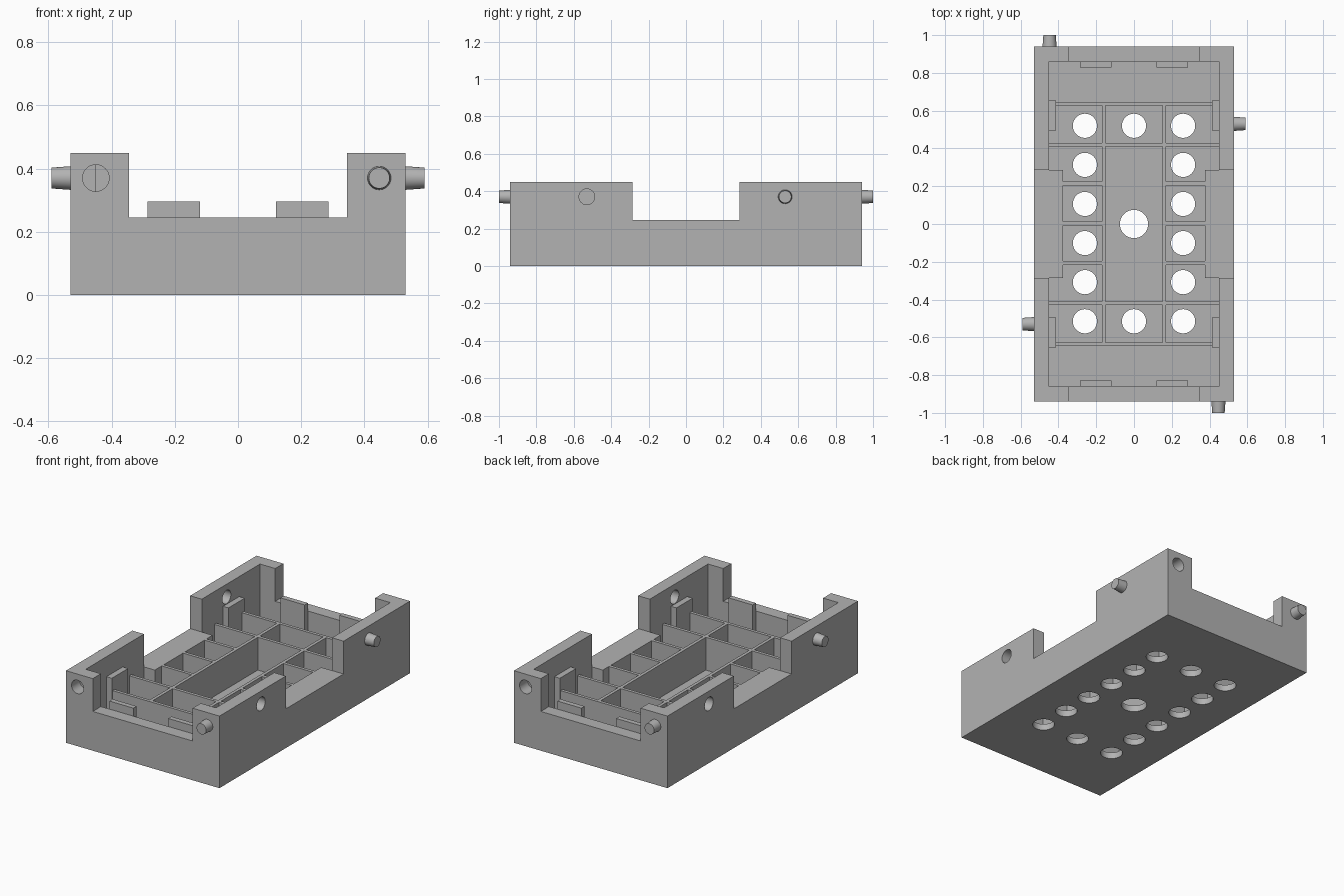
import bpy, bmesh, math
from mathutils import Matrix, Vector

cube = bpy.data.objects.get("Cube")
if cube:
    bpy.data.objects.remove(cube, do_unlink=True)

grey = bpy.data.materials.new("plain grey")
grey.use_nodes = True
grey.diffuse_color = (0.45, 0.45, 0.45, 1)
grey.node_tree.nodes["Principled BSDF"].inputs["Base Color"].default_value = (0.45, 0.45, 0.45, 1)

HX, HY, TOP, LOW = 0.53, 0.94, 0.45, 0.245     # outer half sizes, wall heights
IX, IY, FLOOR, STEP = 0.45, 0.86, 0.04, 0.375  # inner half sizes, floor, thick side
PIN_Y, PIN_Z, RIB = 0.53, 0.37, 0.02


def add_box(bm, lo, hi):
    size, mid = Vector(hi) - Vector(lo), (Vector(hi) + Vector(lo)) / 2
    bmesh.ops.create_cube(bm, size=1, matrix=Matrix.Translation(mid) @ Matrix.Diagonal((*size, 1)))


def add_rod(bm, start, end, r1, r2):
    a, b = Vector(start), Vector(end)
    turn = (b - a).to_track_quat('Z', 'Y').to_matrix().to_4x4()
    bmesh.ops.create_cone(bm, cap_ends=True, segments=40, radius1=r1, radius2=r2,
                          depth=(b - a).length, matrix=Matrix.Translation((a + b) / 2) @ turn)


def finish(name, bm):
    mesh = bpy.data.meshes.new(name)
    bmesh.ops.recalc_face_normals(bm, faces=bm.faces)
    bm.to_mesh(mesh)
    bm.free()
    mesh.materials.append(grey)
    obj = bpy.data.objects.new(name, mesh)
    bpy.context.collection.objects.link(obj)
    return obj


def activate(obj):
    bpy.ops.object.select_all(action='DESELECT')
    obj.select_set(True)
    bpy.context.view_layer.objects.active = obj


def cut(obj, bm):
    cutter = finish("cutter", bm)
    cutter.hide_render = True
    activate(obj)
    mod = obj.modifiers.new("cut", 'BOOLEAN')
    mod.operation, mod.solver, mod.object = 'DIFFERENCE', 'EXACT', cutter
    bpy.ops.object.modifier_apply(modifier=mod.name)
    bpy.data.objects.remove(cutter, do_unlink=True)


# Tray block
bm = bmesh.new()
add_box(bm, (-HX, -HY, 0), (HX, HY, TOP))
tray = finish("tray", bm)

# Notches in the end walls and side walls
for x, y in ((0.345, 1.2), (1.2, 0.285)):
    bm = bmesh.new()
    add_box(bm, (-x, -y, LOW), (x, y, 1))
    cut(tray, bm)

# Cavity, narrower between the side notches
quarter = [(STEP, 0.285), (IX, 0.285), (IX, IY)]
outline = quarter + [(-x, y) for x, y in reversed(quarter)]
outline += [(-x, -y) for x, y in outline]
bm = bmesh.new()
face = bm.faces.new([bm.verts.new((x, y, FLOOR)) for x, y in outline])
top = bmesh.ops.extrude_face_region(bm, geom=[face])["geom"]
bmesh.ops.translate(bm, vec=(0, 0, 1), verts=[v for v in top if isinstance(v, bmesh.types.BMVert)])
cut(tray, bm)

# Floor holes and peg sockets
bm = bmesh.new()
holes = [(s * 0.26, -0.515 + 0.207 * i, 0.064) for s in (-1, 1) for i in range(6)]
holes += [(0, -0.515, 0.064), (0, 0.52, 0.064), (0, 0, 0.075)]
for x, y, r in holes:
    add_rod(bm, (x, y, -0.1), (x, y, FLOOR + 0.05), r, r)
for s in (-1, 1):
    add_rod(bm, (s * 0.6, -s * PIN_Y, PIN_Z), (s * 0.43, -s * PIN_Y, PIN_Z), 0.042, 0.042)
    add_rod(bm, (s * IX, s * 1.05, PIN_Z), (s * IX, s * IY, PIN_Z), 0.042, 0.042)
cut(tray, bm)
activate(tray)
bpy.ops.object.shade_smooth_by_angle(angle=math.radians(30))

# Divider ribs
bm = bmesh.new()
h, base = RIB / 2, FLOOR - 0.01
for s in (-1, 1):
    add_box(bm, (s * 0.16 - h, -0.64, base), (s * 0.16 + h, 0.64, LOW))
    for y in (0.42, 0.637):
        add_box(bm, (-IX, s * y - h, base), (IX, s * y + h, LOW))
    for y in (-0.207, 0.003, 0.215):
        x0, x1 = sorted((s * 0.16, s * STEP))
        add_box(bm, (x0, y - h, base), (x1, y + h, LOW))
finish("divider_ribs", bm)

# Tabs against the side walls and end walls
bm = bmesh.new()
for sx in (-1, 1):
    for sy in (-1, 1):
        x0, x1 = sorted((sx * 0.413, sx * IX))
        y0, y1 = sorted((sy * 0.495, sy * 0.655))
        add_box(bm, (x0, y0, base), (x1, y1, 0.325))
        x0, x1 = sorted((sx * 0.12, sx * 0.287))
        y0, y1 = sorted((sy * 0.828, sy * IY))
        add_box(bm, (x0, y0, base), (x1, y1, 0.295))
finish("wall_tabs", bm)

# Tapered pegs, one per wall
for s, side, end in ((1, "left", "back"), (-1, "right", "front")):
    for name, start, tip in (
            (side, (s * 0.52, s * PIN_Y, PIN_Z), (s * 0.59, s * PIN_Y, PIN_Z)),
            (end, (-s * 0.447, s * 0.93, PIN_Z), (-s * 0.447, s, PIN_Z))):
        bm = bmesh.new()
        add_rod(bm, start, tip, 0.038, 0.033)
        peg = finish(name + "_peg", bm)
        activate(peg)
        bpy.ops.object.shade_smooth_by_angle(angle=math.radians(30))
